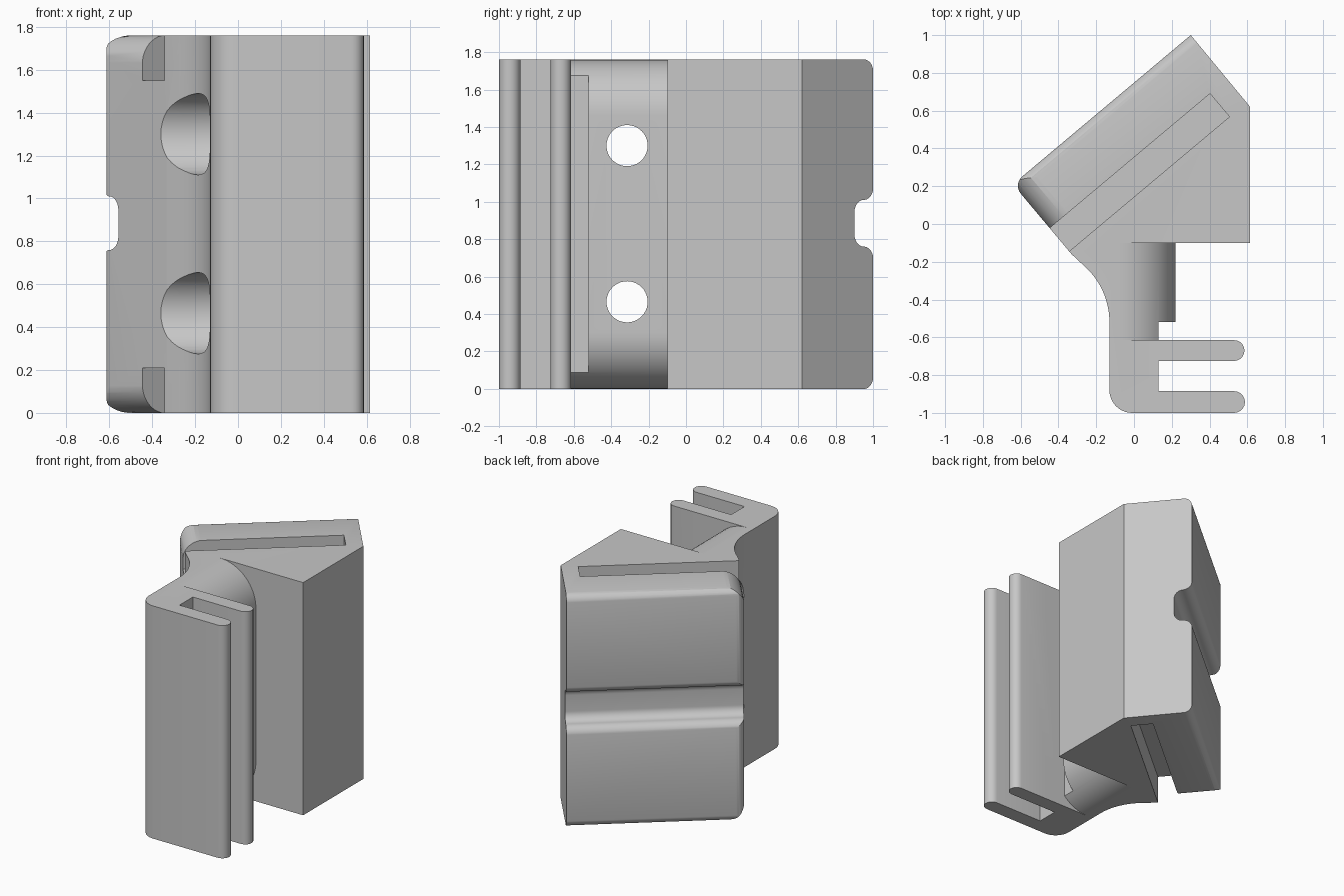
import bpy
from math import cos, sin, radians
from mathutils import Matrix, Vector

cube = bpy.data.objects.get("Cube")
if cube:
    bpy.data.objects.remove(cube, do_unlink=True)

H = 1.76
TURN = Matrix.Rotation(radians(40), 4, 'Z')   # angled block direction
U0, U1, VB = -0.356, 0.873, 0.573             # angled block: free end, far end, back
EPS = 0.001                                   # cutters start just outside the surface

grey = bpy.data.materials.new("light_grey")
grey.use_nodes = True
grey.diffuse_color = (0.57, 0.57, 0.57, 1)
grey.node_tree.nodes["Principled BSDF"].inputs["Base Color"].default_value = grey.diffuse_color


def arc(cx, cy, r, a, b, n=10):
    return [(cx + r * cos(radians(a + (b - a) * i / n)),
             cy + r * sin(radians(a + (b - a) * i / n))) for i in range(n + 1)]


def uv(u, v):
    p = TURN @ Vector((u, v, 0))
    return (p.x, p.y)


def prism(name, pts, lo, hi, axis='Z', turned=False):
    """Extrude a profile along an axis: Z takes (x,y), Y takes (x,z), X takes (y,z)."""
    place = {'Z': lambda a, b, t: (a, b, t),
             'Y': lambda a, b, t: (a, t, b),
             'X': lambda a, b, t: (t, a, b)}[axis]
    n = len(pts)
    verts = [place(a, b, t) for t in (lo, hi) for a, b in pts]
    faces = [tuple(range(n))[::-1], tuple(range(n, 2 * n))]
    faces += [(i, (i + 1) % n, n + (i + 1) % n, n + i) for i in range(n)]
    me = bpy.data.meshes.new(name)
    me.from_pydata(verts, [], faces)
    if turned:
        me.transform(TURN)
    me.materials.append(grey)
    ob = bpy.data.objects.new(name, me)
    bpy.context.collection.objects.link(ob)
    bpy.context.view_layer.objects.active = ob
    bpy.ops.object.mode_set(mode='EDIT')
    bpy.ops.mesh.select_all(action='SELECT')
    bpy.ops.mesh.normals_make_consistent(inside=False)
    bpy.ops.object.mode_set(mode='OBJECT')
    return ob


def cut(target, other):
    other.hide_render = True
    mod = target.modifiers.new("cut", 'BOOLEAN')
    mod.operation, mod.solver, mod.object = 'DIFFERENCE', 'EXACT', other
    bpy.context.view_layer.objects.active = target
    bpy.ops.object.modifier_apply(modifier=mod.name)
    bpy.data.objects.remove(other, do_unlink=True)


def top_and_bottom(pts):
    return (pts, [(a, H - z) for a, z in pts])


# Block, neck and double-pronged clip in one outline
e = 0.065
outline = [uv(U1, VB), (0.615, 0.62), (0.615, -0.1), (0.22, -0.1), (0.22, -0.52),
           (0.13, -0.52), (0.13, -0.615)]
outline += arc(0.53, -0.67, 0.055, 90, -90)
outline += [(0.13, -0.725), (0.13, -0.885)]
outline += arc(0.53, -0.9425, 0.0575, 90, -90)
outline += arc(-0.01, -0.88, 0.12, 270, 180)
outline += arc(-0.53, -0.52, 0.4, 0, 50, 16)
outline += [uv(U0, 0.09)]
outline += [uv(*p) for p in arc(U0 + e, VB - e, e, 180, 90)]
body = prism("angled_clip_bracket", outline, 0, H)

# Rounded top and bottom of the neck
R = 0.3
corner = arc(-0.08, H - R, R, 90, 0, 16) + [(0.3, H - R), (0.3, H + 0.1), (-0.08, H + 0.1)]
for pts in top_and_bottom(corner):
    cut(body, prism("neck_rounding", pts, -0.615, -0.1, 'Y'))

# Screw holes with counterbores
for z in (0.465, 1.3):
    for r, x0, x1 in ((0.19, -0.8, 0.05), (0.11, -0.1, 0.5)):
        hole = arc(-0.315, z, r, 0, 360, 40)[:-1]
        cut(body, prism("screw_hole", hole, x0, x1, 'X'))

# Slots in the top and bottom, open at the free end
slot = [(-0.6, 1.55), (0.752, 1.55), (0.752, H + 0.1), (-0.6, H + 0.1)]
for pts in top_and_bottom(slot):
    cut(body, prism("slot", pts, 0.11, 0.27, 'Y', True))

# Rounded free-end corners of the slab behind the slots
c = 0.14
corner = arc(U0 + c - EPS, H - c + EPS, c, 90, 180) + [(-0.6, H - c), (-0.6, H + 0.1),
                                                       (U0 + c, H + 0.1)]
for pts in top_and_bottom(corner):
    cut(body, prism("end_rounding", pts, 0.2, 0.8, 'Y', True))

# Rounded back edges along the top and bottom
edge = arc(VB - e + EPS, H - e + EPS, e, 90, 0) + [(0.8, H - e), (0.8, H + 0.1),
                                                  (VB - e, H + 0.1)]
for pts in top_and_bottom(edge):
    cut(body, prism("back_rounding", pts, -0.7, 1.2, 'X', True))

# Groove across the back with soft shoulders
v = VB - e + EPS
groove = arc(v, 0.76 - e, e, 0, 90) + arc(v, 0.76 + e, e, 270, 180)[1:]
groove += arc(v, 1.01 - e, e, 180, 90) + arc(v, 1.01 + e, e, 270, 360)[1:]
groove += [(0.8, 1.01 + e), (0.8, 0.76 - e)]
cut(body, prism("groove", groove, -0.7, 1.2, 'X', True))

bpy.ops.object.select_all(action='DESELECT')
body.select_set(True)
bpy.context.view_layer.objects.active = body
bpy.ops.object.shade_smooth_by_angle(angle=radians(30))
